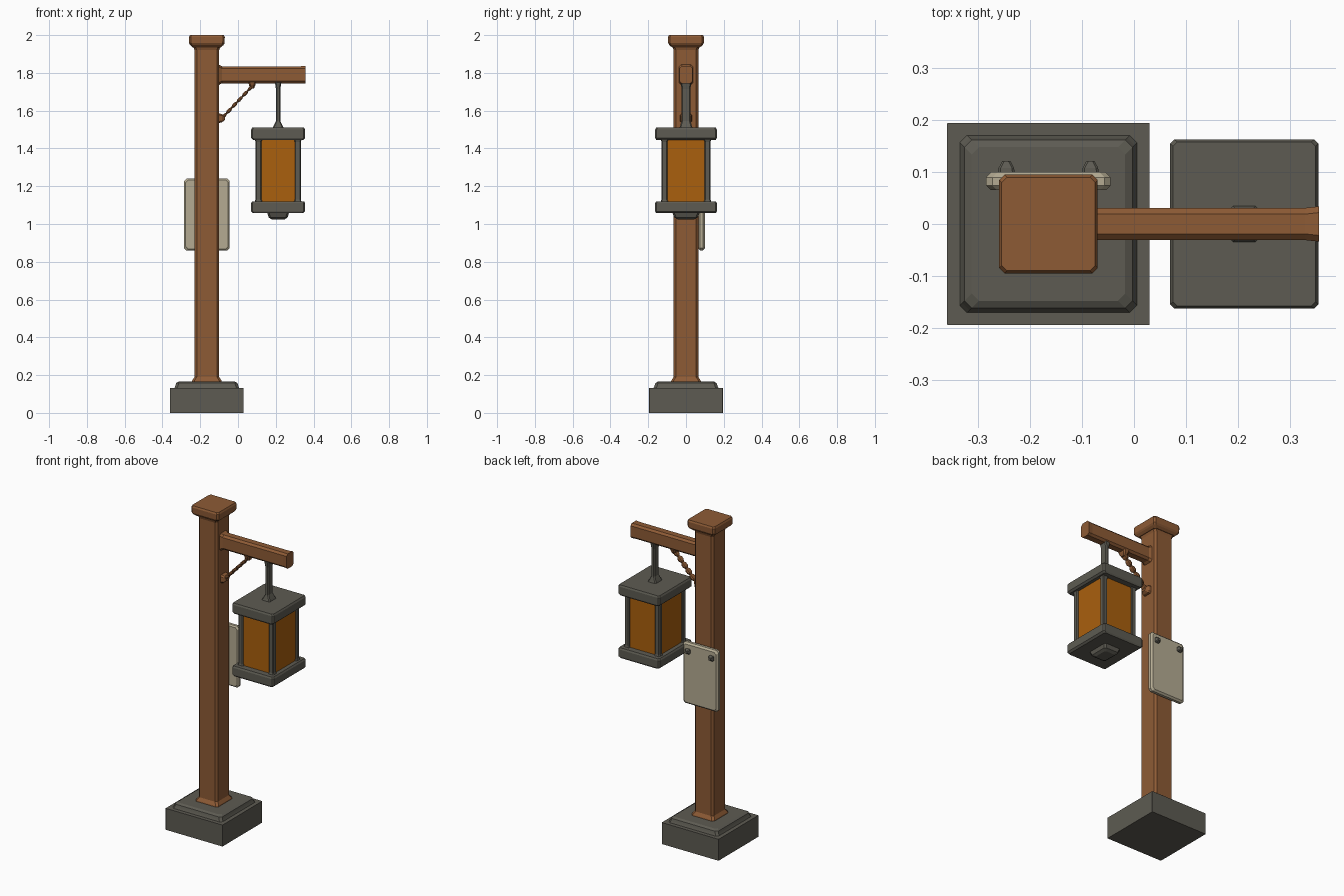
import bpy, bmesh, math
from mathutils import Matrix, Vector

cube = bpy.data.objects.get("Cube")
if cube:
    bpy.data.objects.remove(cube, do_unlink=True)


def material(name, rgb):
    m = bpy.data.materials.new(name)
    m.use_nodes = True
    m.diffuse_color = (*rgb, 1)
    m.node_tree.nodes["Principled BSDF"].inputs["Base Color"].default_value = (*rgb, 1)
    return m


wood = material("brown wood", (0.27, 0.105, 0.036))
stone = material("dark grey", (0.11, 0.105, 0.085))
glow = material("amber glass", (0.40, 0.115, 0.004))
paper = material("cream paper", (0.46, 0.41, 0.29))


def loft(name, rings, mat, chamfer=0.012, origin=(0, 0, 0), direction=(0, 0, 1)):
    """Stack chamfered rectangles (distance, half width, half depth) along a direction."""
    axis = Vector(direction).normalized()
    depth = Vector((0, 1, 0))
    width = depth.cross(axis)
    frame = Matrix((width, depth, axis)).transposed()
    bm = bmesh.new()
    loops = []
    for t, a, b in rings:
        c = min(chamfer, a * 0.6, b * 0.6)
        pts = [(a, c - b), (a, b - c), (a - c, b), (c - a, b),
               (-a, b - c), (-a, c - b), (c - a, -b), (a - c, -b)]
        loops.append([bm.verts.new(frame @ Vector((x, y, t)) + Vector(origin))
                      for x, y in pts])
    for low, high in zip(loops, loops[1:]):
        for i in range(8):
            j = (i + 1) % 8
            bm.faces.new((low[i], low[j], high[j], high[i]))
    bm.faces.new(loops[0][::-1])
    bm.faces.new(loops[-1])
    bmesh.ops.recalc_face_normals(bm, faces=bm.faces)
    mesh = bpy.data.meshes.new(name)
    bm.to_mesh(mesh)
    bm.free()
    mesh.materials.append(mat)
    obj = bpy.data.objects.new(name, mesh)
    bpy.context.collection.objects.link(obj)
    return obj


def square(*rings):
    return [(t, h, h) for t, h in rings]


POST_X = -0.165
LAMP_X = 0.2125
post_at = (POST_X, 0, 0)
lamp_at = (LAMP_X, 0, 0)

# Stone footing
loft("footing", square((0, 0.195), (0.133, 0.195)), stone, 0.001, post_at)
loft("footing_step", square((0.13, 0.172), (0.145, 0.166), (0.158, 0.162), (0.166, 0.148)),
     stone, 0.014, post_at)

# Post with flared foot and head
loft("post", square((0.16, 0.08), (0.172, 0.077), (0.19, 0.065), (1.92, 0.065), (1.95, 0.075)),
     wood, 0.012, post_at)
loft("post_cap", square((1.935, 0.074), (1.947, 0.088), (1.957, 0.094), (1.99, 0.095), (2.0, 0.09)),
     wood, 0.01, post_at)

# Arm
loft("arm", [(-0.105, 0.056, 0.04), (-0.085, 0.045, 0.031), (0.33, 0.045, 0.031),
             (0.357, 0.046, 0.034)], wood, 0.012, (0, 0, 1.79), (1, 0, 0))

# Beaded brace
start, end = Vector((-0.09, 0, 1.555)), Vector((0.08, 0, 1.735))
span = (end - start).length
beads = 6
rings = []
for i in range(beads):
    for f, a, b in ((0, 0.004, 0.010), (0.3, 0.009, 0.019), (0.7, 0.009, 0.019)):
        rings.append(((i + f) * span / beads, a, b))
rings.append((span, 0.004, 0.010))
loft("brace", rings, wood, 0.006, start, end - start)
loft("brace_lower_mount", [(-0.105, 0.026, 0.032), (-0.085, 0.022, 0.028), (-0.07, 0.010, 0.016)],
     wood, 0.008, (0, 0, 1.56), (1, 0, 0))
loft("brace_upper_mount", [(1.718, 0.010, 0.016), (1.735, 0.017, 0.026), (1.75, 0.02, 0.03)],
     wood, 0.008, (0.075, 0, 0))

# Lantern hanger
loft("hanger", [(1.505, 0.03, 0.036), (1.52, 0.024, 0.031), (1.545, 0.012, 0.024),
                (1.715, 0.012, 0.024), (1.75, 0.017, 0.028)], stone, 0.006, lamp_at)

# Lantern roof and floor
for name, low, high in (("lantern_roof", 1.445, 1.51), ("lantern_floor", 1.057, 1.12)):
    loft(name, [(low, 0.132, 0.158), (low + 0.01, 0.143, 0.163),
                (high - 0.01, 0.143, 0.163), (high, 0.137, 0.158)], stone, 0.008, lamp_at)
loft("lantern_foot", [(1.025, 0.035, 0.045), (1.035, 0.05, 0.062), (1.06, 0.058, 0.072)],
     stone, 0.01, lamp_at)

# Lantern glass and corner frames
loft("lantern_glass", [(1.11, 0.112, 0.122), (1.455, 0.112, 0.122)], glow, 0.002, lamp_at)
for sx, side in ((-1, "right"), (1, "left")):
    for sy, face in ((-1, "front"), (1, "back")):
        loft(f"lantern_frame_{face}_{side}",
             square((1.11, 0.022), (1.13, 0.016), (1.435, 0.016), (1.455, 0.022)),
             stone, 0.005, (LAMP_X + sx * 0.104, sy * 0.114, 0))

# Notice board on the back with its pegs
loft("notice", [(0.066, 0.112, 0.182), (0.074, 0.12, 0.19), (0.09, 0.12, 0.19),
                (0.1, 0.11, 0.18)], paper, 0.012, (POST_X, 0, 1.05), (0, 0, 1))
notice = bpy.data.objects["notice"]
turn = Matrix.Rotation(math.radians(-90), 4, "X")
notice.data.transform(Matrix.Translation((POST_X, 0, 1.05)) @ turn
                      @ Matrix.Translation((-POST_X, 0, -1.05)))
for sx, side in ((-1, "right"), (1, "left")):
    peg = loft(f"notice_peg_{side}", square((0.09, 0.016), (0.108, 0.015), (0.121, 0.008)),
               stone, 0.004)
    peg.data.transform(Matrix.Translation((POST_X + sx * 0.081, 0, 1.19)) @ turn)
